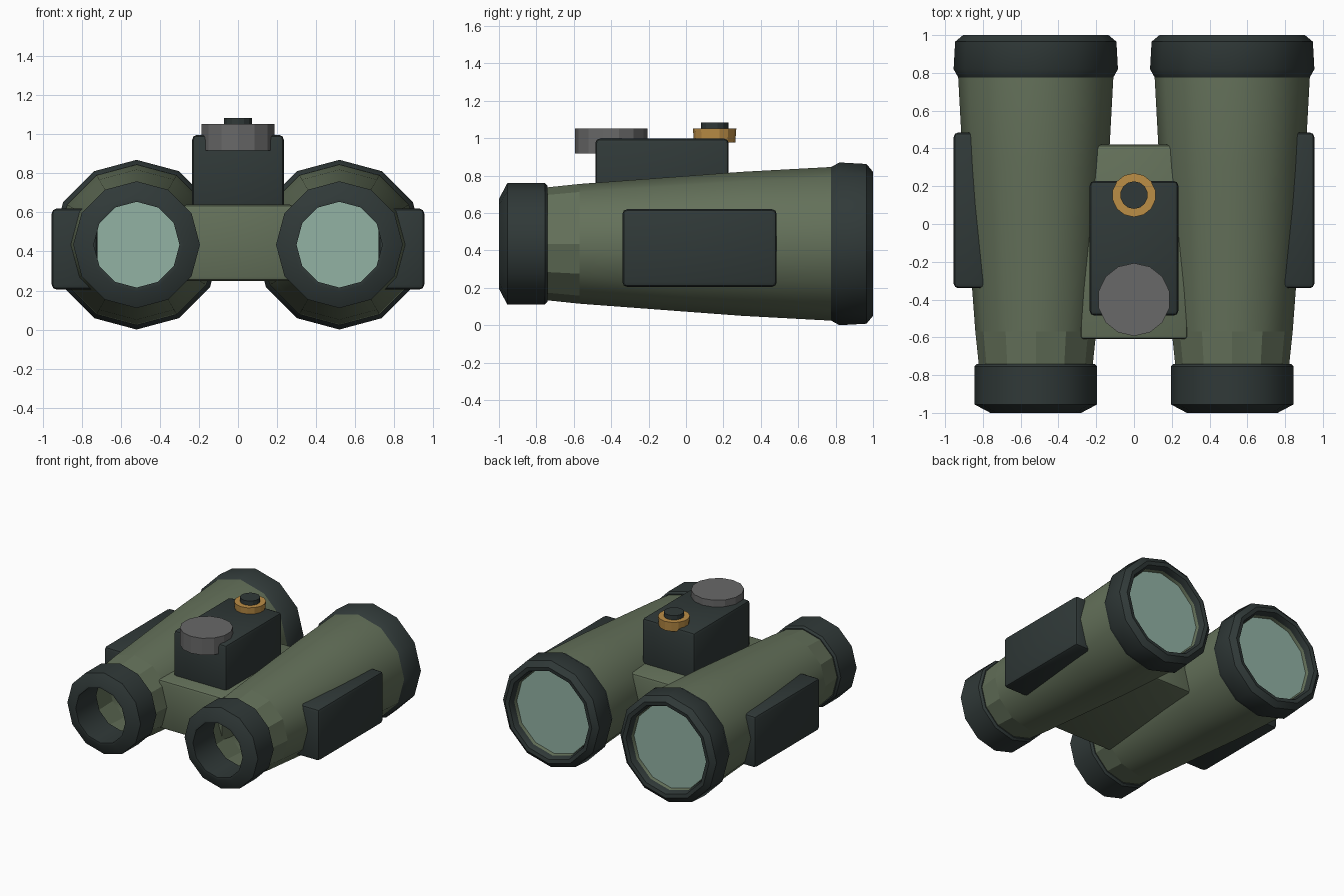
import bpy, bmesh, math
from mathutils import Matrix

cube = bpy.data.objects.get("Cube")
if cube:
    bpy.data.objects.remove(cube, do_unlink=True)


def material(name, rgb):
    lin = [((c / 255 + 0.055) / 1.055) ** 2.4 for c in rgb] + [1.0]
    m = bpy.data.materials.new(name)
    m.use_nodes = True
    m.diffuse_color = lin
    bsdf = m.node_tree.nodes["Principled BSDF"]
    bsdf.inputs["Base Color"].default_value = lin
    bsdf.inputs["Roughness"].default_value = 0.7
    return m


GREEN = material("olive_green", (100, 113, 90))
DARK = material("dark_rubber", (48, 57, 56))
GRAY = material("mid_gray", (104, 104, 104))
GOLD = material("brass", (188, 142, 70))
GLASS = material("pale_glass", (146, 178, 164))


def finish(name, bm, mat, angle=None):
    bmesh.ops.recalc_face_normals(bm, faces=bm.faces)
    me = bpy.data.meshes.new(name)
    bm.to_mesh(me)
    bm.free()
    me.materials.append(mat)
    ob = bpy.data.objects.new(name, me)
    bpy.context.collection.objects.link(ob)
    if angle:
        bpy.ops.object.select_all(action="DESELECT")
        ob.select_set(True)
        bpy.context.view_layer.objects.active = ob
        bpy.ops.object.shade_smooth_by_angle(angle=math.radians(angle))
    return ob


def tube(name, x, z, profile, mat, sides=12, angle=35):
    """Revolve a closed (radius, y) profile around an axis along y."""
    bm = bmesh.new()
    rings = []
    for i in range(sides):
        a = math.tau * i / sides
        rings.append([bm.verts.new((x + r * math.sin(a), y, z + r * math.cos(a)))
                      for r, y in profile])
    n = len(profile)
    for i in range(sides):
        a, b = rings[i], rings[(i + 1) % sides]
        for j in range(n):
            k = (j + 1) % n
            bm.faces.new((a[j], a[k], b[k], b[j]))
    return finish(name, bm, mat, angle)


def box(name, lo, hi, mat, bevel):
    bm = bmesh.new()
    bmesh.ops.create_cube(bm, size=1)
    for v in bm.verts:
        v.co = [l + (h - l) * (c + 0.5) for l, h, c in zip(lo, hi, v.co)]
    bmesh.ops.bevel(bm, geom=bm.edges[:], offset=bevel, segments=2,
                    profile=0.5, affect="EDGES")
    return finish(name, bm, mat, 25)


def disc(name, centre, radius, depth, mat, sides, axis="Z", taper=1.0):
    bm = bmesh.new()
    bmesh.ops.create_cone(bm, cap_ends=True, segments=sides, radius1=radius * taper,
                          radius2=radius, depth=depth)
    if axis == "Y":
        bm.transform(Matrix.Rotation(math.pi / 2, 4, "X"))
    bm.transform(Matrix.Translation(centre))
    return finish(name, bm, mat)


AXIS_X, AXIS_Z = 0.52, 0.435

BARREL = [(0.30, -0.76), (0.32, -0.57), (0.385, 0.3), (0.412, 0.8), (0.40, 0.96),
          (0.345, 0.96), (0.325, 0.90), (0.28, -0.5), (0.25, -0.76)]
EYECUP = [(0.24, -1.0), (0.325, -0.955), (0.325, -0.755), (0.31, -0.74),
          (0.22, -0.74), (0.22, -1.0)]
OBJECTIVE = [(0.41, 0.775), (0.435, 0.82), (0.427, 0.965), (0.385, 1.0),
             (0.355, 0.995), (0.34, 0.96), (0.35, 0.775)]

# Two mirrored optical tubes with rubber rings, lenses and side grips
for side, s in (("left", 1), ("right", -1)):
    x = s * AXIS_X
    barrel = tube(side + "_barrel", x, AXIS_Z, BARREL, GREEN)
    for f in barrel.data.polygons:          # faceted neck near the eyecup
        if f.center.y < -0.6:
            f.use_smooth = False
    tube(side + "_eyecup", x, AXIS_Z, EYECUP, DARK)
    tube(side + "_objective_ring", x, AXIS_Z, OBJECTIVE, DARK)
    disc(side + "_lens", (x, 0.92, AXIS_Z), 0.335, 0.01, GLASS, 12, "Y")
    xs = sorted((s * 0.72, s * 0.955))
    box(side + "_grip_pad", (xs[0], -0.34, 0.205), (xs[1], 0.485, 0.62), DARK, 0.025)

# Bridge and raised housing between the tubes
box("bridge", (-0.285, -0.61, 0.25), (0.285, 0.42, 0.64), GREEN, 0.02)
box("hinge_housing", (-0.235, -0.485, 0.56), (0.235, 0.228, 0.998), DARK, 0.025)

# Focus wheel and brass adjustment dial
disc("focus_wheel", (0, -0.4, 0.985), 0.193, 0.135, GRAY, 14)
disc("adjustment_dial", (0, 0.153, 1.013), 0.116, 0.075, GOLD, 14, taper=0.95)
disc("dial_button", (0, 0.153, 1.04), 0.073, 0.09, DARK, 14)
